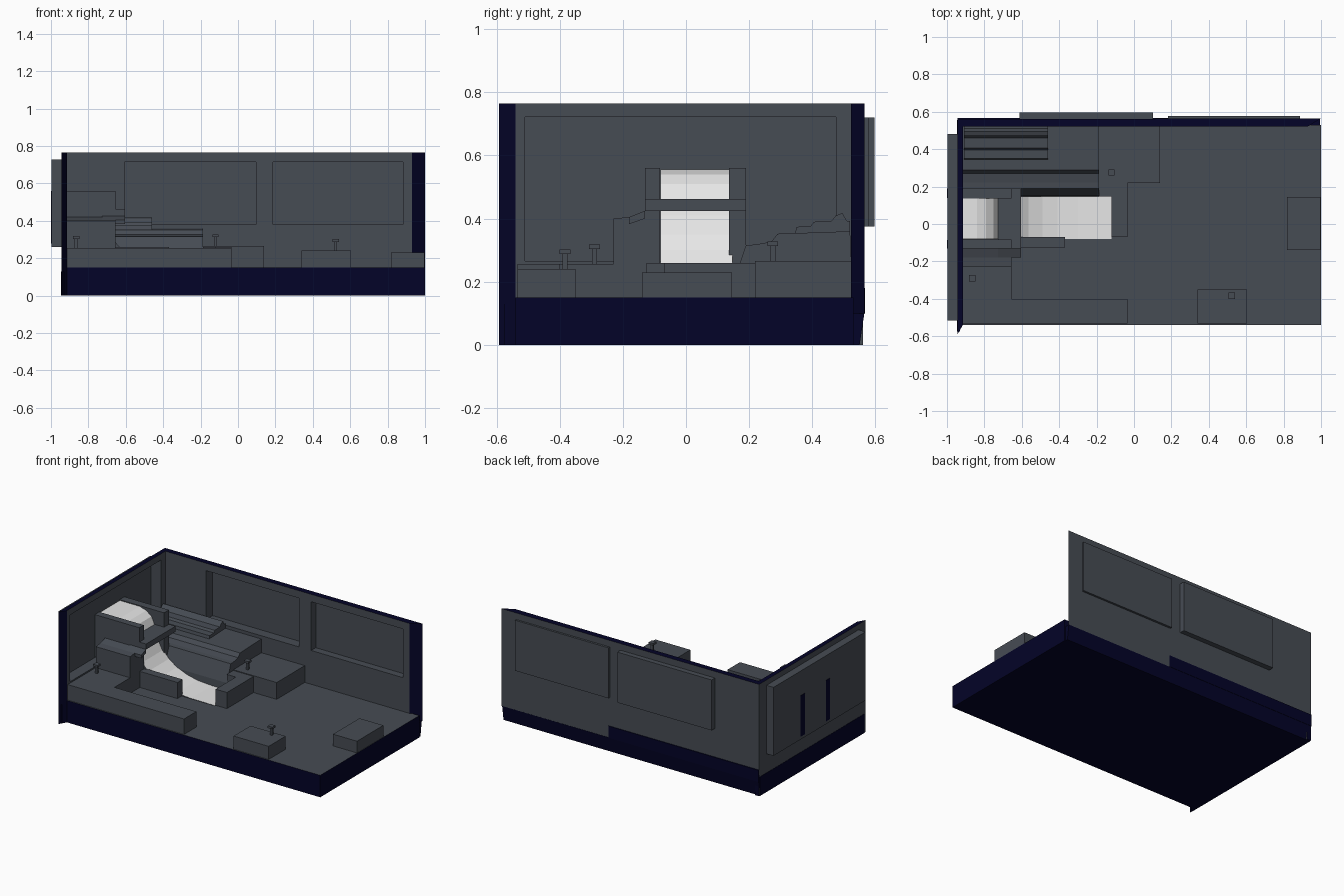
import bpy, bmesh


def mat(name, rgb):
    m = bpy.data.materials.new(name)
    m.diffuse_color = (*rgb, 1)
    return m


GREY = mat("slate grey", (0.062, 0.072, 0.088))
NAVY = mat("dark navy", (0.001, 0.001, 0.021))
WHITE = mat("white", (0.8, 0.8, 0.8))
MATS = [GREY, NAVY, WHITE]


def prism(name, pts, lo, hi, axis, rule=0):
    """Extrude a closed outline along an axis; rule gives the material index of a face."""
    place = {"x": lambda a, b, c: (c, a, b), "y": lambda a, b, c: (a, c, b),
             "z": lambda a, b, c: (a, b, c)}[axis]
    bm = bmesh.new()
    bottom = [bm.verts.new(place(a, b, lo)) for a, b in pts]
    top = [bm.verts.new(place(a, b, hi)) for a, b in pts]
    bm.faces.new(bottom)
    bm.faces.new(top)
    n = len(pts)
    for i in range(n):
        j = (i + 1) % n
        bm.faces.new((bottom[i], bottom[j], top[j], top[i]))
    bmesh.ops.recalc_face_normals(bm, faces=bm.faces)
    bm.normal_update()
    for f in bm.faces:
        f.material_index = rule(f) if callable(rule) else rule
    me = bpy.data.meshes.new(name)
    bm.to_mesh(me)
    bm.free()
    for m in MATS:
        me.materials.append(m)
    ob = bpy.data.objects.new(name, me)
    bpy.context.collection.objects.link(ob)
    return ob


def box(name, x0, x1, y0, y1, z0, z1, rule=0):
    return prism(name, [(x0, y0), (x1, y0), (x1, y1), (x0, y1)], z0, z1, "z", rule)


def cut(ob, name, *dims):
    c = box(name, *dims)
    c.hide_render = True
    c.hide_set(True)
    c.display_type = "WIRE"
    m = ob.modifiers.new(name, "BOOLEAN")
    m.operation, m.solver, m.object = "DIFFERENCE", "EXACT", c


# Base: navy slab with grey floor
box("base", -0.94, 1.0, -0.54, 0.53, 0, 0.15, lambda f: 0 if f.normal.z > 0.5 else 1)


# Walls: grey faces, navy rim, mitred navy ends
def left_rule(f):
    return 0 if abs(f.normal.x) > 0.95 else 1


def back_rule(f):
    return 0 if abs(f.normal.y) > 0.95 else 1


left = prism("left_wall", [(-0.945, -0.592), (-0.915, -0.54), (-0.915, 0.56), (-0.945, 0.56)],
             0.0, 0.765, "z", left_rule)
back = prism("back_wall", [(-0.945, 0.56), (-0.915, 0.522), (0.93, 0.522), (1.0, 0.565)],
             0.1, 0.765, "z", back_rule)
# Navy strips closing the base below the walls
prism("back_base_edge", [(0.522, 0), (0.55, 0), (0.565, 0.1), (0.522, 0.1)], -0.945, 0.995, "x", 1)
box("back_base_band", -0.945, 0.19, 0.55, 0.567, 0.1, 0.18, 1)
box("left_base_edge", -0.947, -0.93, -0.575, 0.555, 0, 0.13, 1)

# Window niches: hollow boxes standing out behind the walls, open to the room
T = 0.006
for name, x0, x1, y1 in (("back_niche_a", -0.612, 0.102, 0.597), ("back_niche_b", 0.182, 0.888, 0.578)):
    z0, z1 = 0.375, 0.72
    cut(back, name + "_wall_cutter", x0 + T, x1 - T, 0.4, 0.7, z0 + T, z1 - T)
    niche = box(name, x0, x1, 0.53, y1, z0, z1)
    cut(niche, name + "_cutter", x0 + T, x1 - T, 0.4, y1 - T, z0 + T, z1 - T)
cut(left, "left_wall_cutter", -1.2, -0.8, -0.51, 0.475, 0.266, 0.722)
niche = box("left_niche", -0.998, -0.925, -0.515, 0.48, 0.26, 0.728)
cut(niche, "left_niche_cutter", -0.992, -0.8, -0.51, 0.475, 0.266, 0.722)
for y0, y1 in ((-0.13, -0.085), (0.14, 0.19)):
    box("outer_strip", -1.0, -0.997, y0, y1, 0.28, 0.56, 1)

# White chute: flat top, drop, concave run-out
curve = [(-0.99, 0.555), (-0.84, 0.555), (-0.79, 0.54), (-0.75, 0.51), (-0.727, 0.46),
         (-0.715, 0.41), (-0.695, 0.35), (-0.668, 0.3), (-0.625, 0.25), (-0.565, 0.208),
         (-0.49, 0.178), (-0.41, 0.16), (-0.3, 0.153), (-0.12, 0.152)]
prism("chute", [(-0.99, 0.272), (-0.91, 0.272), (-0.91, 0.148), (-0.12, 0.148), *curve[::-1]],
      -0.08, 0.148, "y", lambda f: 2 if f.normal.z > 0.1 else 0)
# Tower side panels, their backs standing in the left niche
for y0, y1 in ((-0.13, -0.082), (0.137, 0.19)):
    prism("tower_side", [(-0.992, 0.272), (-0.91, 0.272), (-0.91, 0.15), (-0.655, 0.15),
                         (-0.655, 0.56), (-0.992, 0.56)], y0, y1, "y")
# Cross bar with sloped tongue
prism("cross_bar", [(-0.18, 0.383), (-0.13, 0.4), (-0.13, 0.424), (0.19, 0.424), (0.19, 0.462),
                    (-0.13, 0.462), (-0.13, 0.425), (-0.18, 0.405)], -0.727, -0.605, "x")
prism("tower_shoulder", [(-0.23, 0.15), (-0.12, 0.15), (-0.12, 0.424), (-0.18, 0.405), (-0.23, 0.4)],
      -0.915, -0.655, "x")

# Console behind the chute, with stepped rack
prism("console", [(0.147, 0.15), (0.15, 0.2), (0.19, 0.316), (0.222, 0.318), (0.27, 0.327), (0.29, 0.352),
                  (0.52, 0.36), (0.525, 0.15)], -0.915, -0.188, "x")
prism("stepped_rack", [(0.345, 0.35), (0.35, 0.374), (0.395, 0.376), (0.405, 0.39), (0.46, 0.392), (0.475, 0.41),
                       (0.495, 0.418), (0.51, 0.392), (0.52, 0.392), (0.52, 0.35)], -0.91, -0.46, "x")

# Low benches and plinths
prism("front_bench", [(-0.915, -0.533), (-0.035, -0.533), (-0.035, -0.4), (-0.655, -0.4),
                      (-0.655, -0.2), (-0.915, -0.2)], 0.15, 0.256, "z")
box("chute_curb", -0.655, -0.37, -0.125, -0.07, 0.15, 0.26)
prism("chute_stop", [(-0.12, -0.07), (-0.035, -0.07), (-0.035, 0.22), (-0.188, 0.22),
                     (-0.188, 0.148), (-0.12, 0.148)], 0.15, 0.26, "z")
box("back_plinth", -0.188, 0.14, 0.218, 0.524, 0.15, 0.265)
box("front_plinth", 0.34, 0.605, -0.533, -0.35, 0.15, 0.24)
box("right_plinth", 0.817, 0.998, -0.14, 0.145, 0.15, 0.23)

# Small posts with flat caps
for x, y, z in ((-0.865, -0.29, 0.256), (-0.12, 0.275, 0.265), (0.522, -0.383, 0.24)):
    box("post_stem", x - 0.008, x + 0.008, y - 0.008, y + 0.008, z, z + 0.05)
    box("post_cap", x - 0.017, x + 0.017, y - 0.017, y + 0.017, z + 0.048, z + 0.062)
